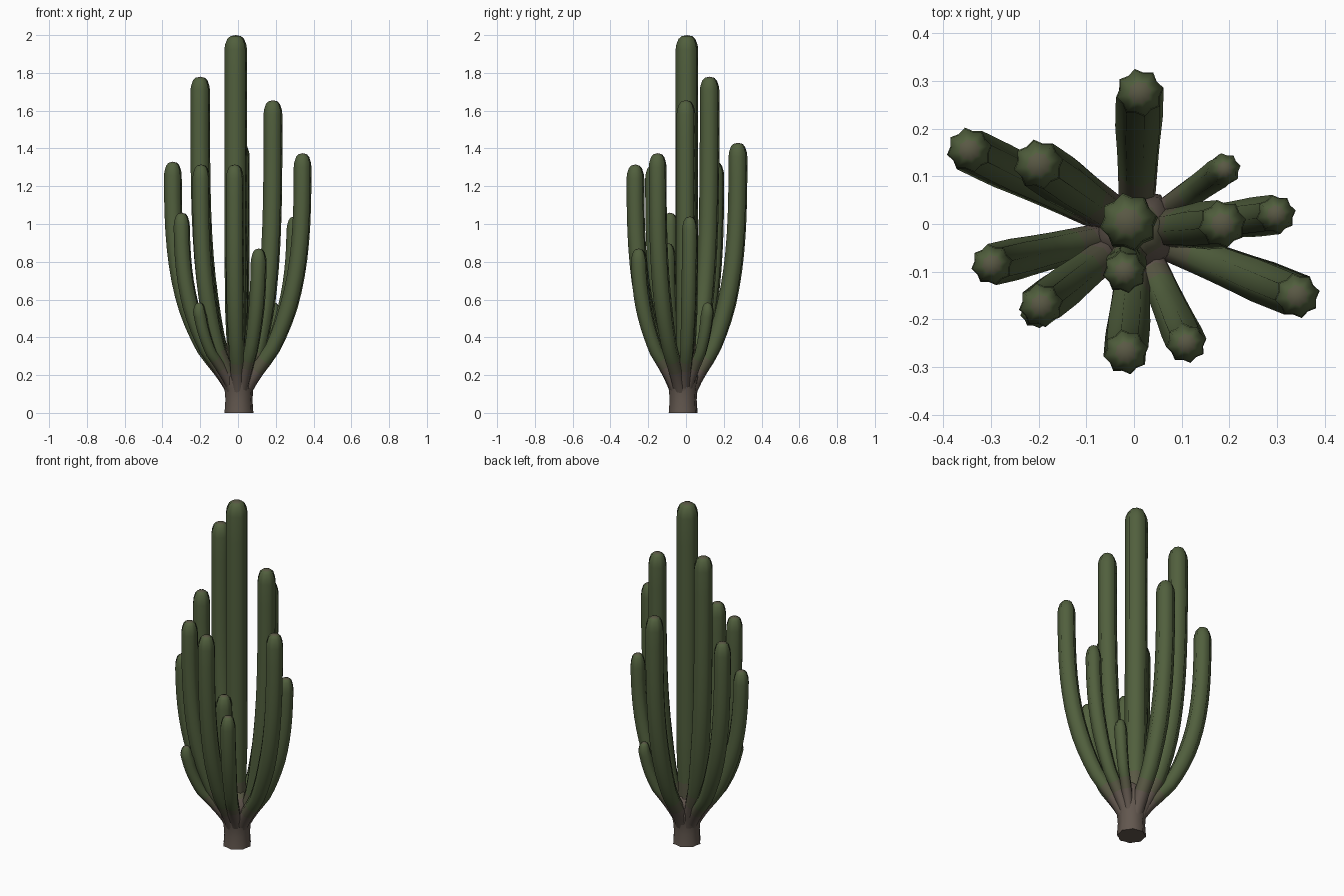
import bpy, bmesh, math
from mathutils import Vector

if "Cube" in bpy.data.objects:
    bpy.data.objects.remove(bpy.data.objects["Cube"])


def material(name, rgb):
    m = bpy.data.materials.new(name)
    m.diffuse_color = (*rgb, 1)
    m.use_nodes = True
    m.node_tree.nodes["Principled BSDF"].inputs["Base Color"].default_value = m.diffuse_color
    return m


MATS = [material("cactus green", (0.082, 0.115, 0.047)),
        material("olive brown", (0.10, 0.098, 0.058)),
        material("woody brown", (0.122, 0.095, 0.077))]
RIBS = 8
ROOT = Vector((0.005, -0.015, 0))


def ribbed_tube(name, rings, apex):
    """Skin star-shaped rings (centre, tangent, radius, rib depth), closed by a point."""
    bm = bmesh.new()
    loops = []
    n = RIBS * 2
    for c, tan, r, depth in rings:
        side = Vector((0, 1, 0)).cross(tan).normalized()
        fwd = tan.cross(side).normalized()
        loop = []
        for i in range(n):
            a = 2 * math.pi * i / n + 0.2
            rad = r * (1 - depth * (i % 2))
            loop.append(bm.verts.new(c + (side * math.cos(a) + fwd * math.sin(a)) * rad))
        loops.append(loop)
    for lo, hi in zip(loops, loops[1:]):
        for i in range(n):
            j = (i + 1) % n
            bm.faces.new((lo[i], lo[j], hi[j], hi[i]))
    tip = bm.verts.new(apex)
    caps = [bm.faces.new((loops[-1][i], loops[-1][(i + 1) % n], tip)) for i in range(n)]
    bm.faces.new(loops[0][::-1])
    bmesh.ops.recalc_face_normals(bm, faces=bm.faces)
    # Woody near the root, green above, with a dry spot on each tip
    for f in bm.faces:
        p = f.calc_center_median()
        level = p.z + 0.9 * (p.xy - ROOT.xy).length
        f.material_index = 2 if level < 0.33 else 1 if level < 0.42 else 0
    for f in caps:
        f.material_index = max(1, f.material_index)
    me = bpy.data.meshes.new(name)
    bm.to_mesh(me)
    bm.free()
    for m in MATS:
        me.materials.append(m)
    ob = bpy.data.objects.new(name, me)
    bpy.context.collection.objects.link(ob)
    bpy.ops.object.select_all(action='DESELECT')
    ob.select_set(True)
    bpy.context.view_layer.objects.active = ob
    bpy.ops.object.shade_smooth_by_angle(angle=math.radians(75))


def arm(name, x, y, top, r):
    """Stem that leaves the trunk sideways, then curves upright."""
    z0 = 0.11
    h = top - z0
    end = Vector((x, y, 0))
    out = end - ROOT
    start = ROOT + out.normalized() * min(0.035, out.length * 0.5)
    power = 1 + 1.75 * h

    def point(t):
        f = 1 - (1 - t) ** power
        f *= min(1, 0.55 + t * h * 2.2)        # softer departure from the trunk
        p = start.lerp(end, f)
        p.z = z0 + h * t
        return p

    body = 1 - 0.075 / h
    steps = [body * (i / 16) ** 1.4 for i in range(17)]
    rings = []
    for t in steps:
        tan = (point(min(1, t + 0.02)) - point(max(0, t - 0.02))).normalized()
        grow = min(1, t * h / 0.45)
        rings.append((point(t), tan, r * (0.72 + 0.28 * grow), 0.06 + 0.1 * grow))
    up = Vector((0, 0, 1))
    for dz, k in ((0.05, 0.94), (0.02, 0.74), (0.006, 0.48)):
        rings.append((Vector((x, y, top - dz)), up, r * k, 0.15))
    ribbed_tube(name, rings, Vector((x, y, top)))


# Trunk
trunk = [(0, 0.078), (0.07, 0.073), (0.13, 0.078), (0.19, 0.092), (0.24, 0.085), (0.29, 0.06)]
ribbed_tube("trunk", [(ROOT + Vector((0, 0, z)), Vector((0, 0, 1)), r, 0.1) for z, r in trunk],
            ROOT + Vector((0, 0, 0.34)))

# Central column and the stems around it
arm("central_column", -0.012, 0.005, 2.0, 0.061)
STEMS = [("tall_left_stem", -0.2, 0.125, 1.78, 0.053),
         ("tall_right_stem", 0.185, 0.0, 1.655, 0.051),
         ("back_stem", 0.012, 0.275, 1.43, 0.051),
         ("outer_right_stem", 0.342, -0.15, 1.375, 0.048),
         ("outer_left_stem", -0.345, 0.155, 1.33, 0.048),
         ("front_stem", -0.017, -0.268, 1.315, 0.048),
         ("front_left_stem", -0.195, -0.17, 1.315, 0.047),
         ("left_stem", -0.298, -0.085, 1.06, 0.044),
         ("right_stem", 0.298, 0.02, 1.04, 0.042),
         ("inner_front_stem", -0.02, -0.1, 0.9, 0.046),
         ("front_right_stem", 0.11, -0.25, 0.87, 0.043),
         ("short_back_stem", 0.19, 0.115, 0.585, 0.036),
         ("short_front_stem", -0.205, -0.185, 0.585, 0.036)]
for s in STEMS:
    arm(*s)
